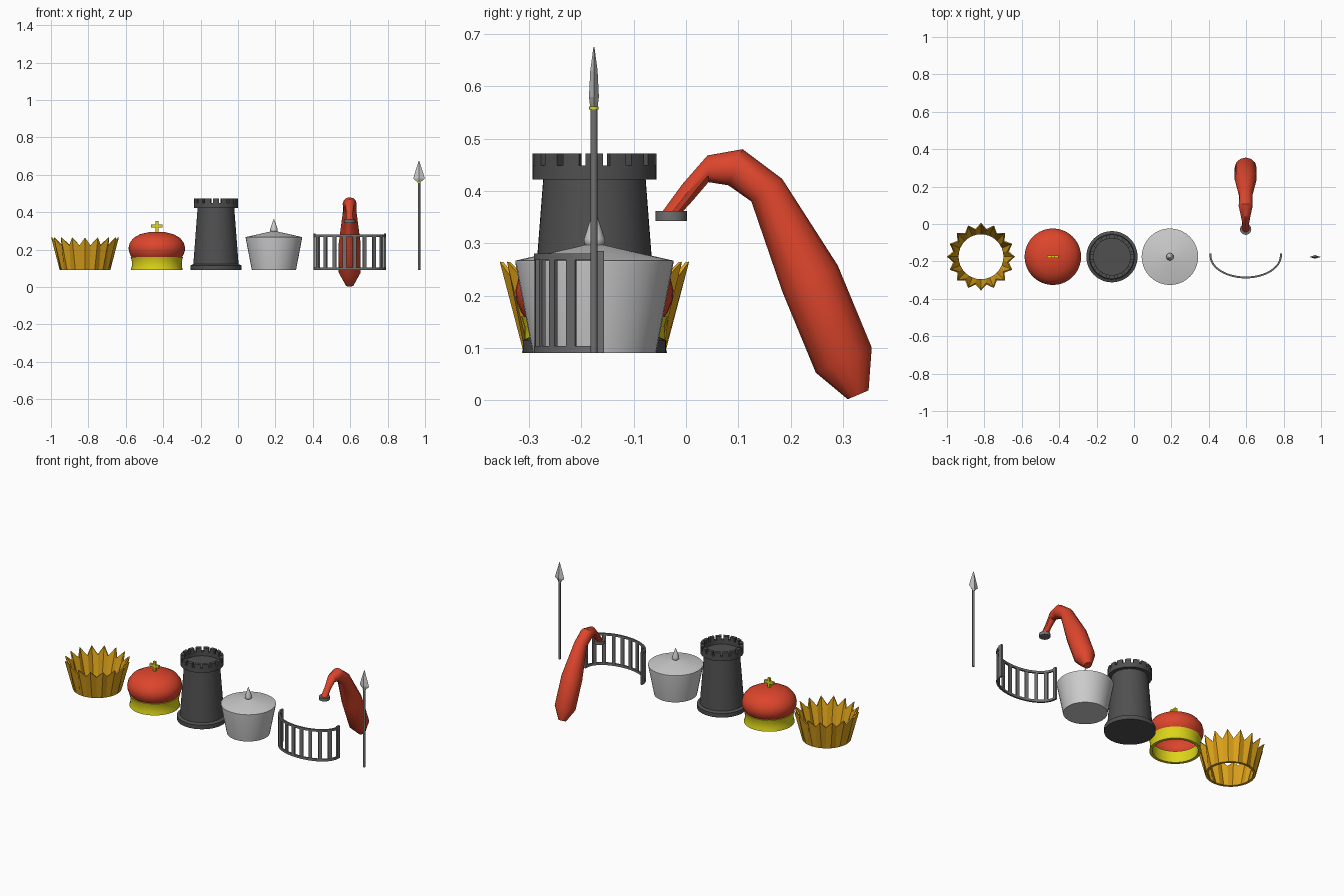
import bpy, bmesh, math
from mathutils import Vector

if "Cube" in bpy.data.objects:
    bpy.data.objects.remove(bpy.data.objects["Cube"])

Y = -0.175   # row line shared by most pieces
Z = 0.09     # height of the row's lower edge


def material(name, rgb):
    m = bpy.data.materials.new(name)
    m.diffuse_color = (*rgb, 1)
    m.use_nodes = True
    m.node_tree.nodes["Principled BSDF"].inputs["Base Color"].default_value = m.diffuse_color
    return m


GOLD = material("gold", (0.72, 0.36, 0.01))
RED = material("red", (0.72, 0.06, 0.025))
YELLOW = material("yellow", (0.72, 0.66, 0.01))
DARK = material("dark_grey", (0.08, 0.08, 0.08))
STEEL = material("steel_grey", (0.16, 0.16, 0.16))


def finish(name, bm, mat=None, loc=(0, 0, 0), angle=35):
    bmesh.ops.remove_doubles(bm, verts=bm.verts, dist=1e-5)
    bmesh.ops.recalc_face_normals(bm, faces=bm.faces)
    me = bpy.data.meshes.new(name)
    bm.to_mesh(me)
    bm.free()
    ob = bpy.data.objects.new(name, me)
    ob.location = loc
    bpy.context.collection.objects.link(ob)
    if mat:
        me.materials.append(mat)
    if angle:
        bpy.ops.object.select_all(action='DESELECT')
        bpy.context.view_layer.objects.active = ob
        ob.select_set(True)
        bpy.ops.object.shade_smooth_by_angle(angle=math.radians(angle))
    return ob


def skin(bm, rings, closed_ends=False, closed_path=False, closed_ring=True):
    """Join rings of points with quads."""
    vs = [[bm.verts.new(p) for p in r] for r in rings]
    n = len(vs[0])
    pairs = list(zip(vs, vs[1:])) + ([(vs[-1], vs[0])] if closed_path else [])
    for a, b in pairs:
        for i in range(n if closed_ring else n - 1):
            j = (i + 1) % n
            bm.faces.new((a[i], a[j], b[j], b[i]))
    if closed_ends:
        bm.faces.new(vs[0])
        bm.faces.new(vs[-1])


def lathe(name, profile, mat, loc, n=40, closed_path=False, angle=35):
    """Spin an (r, z) profile around a vertical axis."""
    bm = bmesh.new()
    skin(bm, [[(r * math.cos(2 * math.pi * i / n), r * math.sin(2 * math.pi * i / n), z)
               for i in range(n)] for r, z in profile], closed_path=closed_path)
    bmesh.ops.dissolve_degenerate(bm, dist=1e-5, edges=bm.edges)
    return finish(name, bm, mat, loc, angle)


def add_box(bm, center, size):
    made = bmesh.ops.create_cube(bm, size=1)["verts"]
    for v in made:
        v.co = Vector(center) + Vector([c * s for c, s in zip(v.co, size)])


# Pleated crown: plain foot, zigzag rim
TIPS = 16


def crown_ring(r_tip, z_tip, r_dip, z_dip):
    out = []
    for i in range(TIPS * 2):
        a = math.pi * i / TIPS
        r, z = (r_tip, z_tip) if i % 2 == 0 else (r_dip, z_dip)
        out.append((r * math.cos(a), r * math.sin(a), z))
    return out


bm = bmesh.new()
skin(bm, [crown_ring(0.135, Z, 0.135, Z), crown_ring(0.181, 0.265, 0.152, 0.222),
          crown_ring(0.174, 0.264, 0.142, 0.222), crown_ring(0.12, Z, 0.12, Z)], closed_path=True)
finish("pleated_crown", bm, GOLD, (-0.818, Y, 0), 20)

# Domed cap with yellow band and cross
CAP = (-0.434, Y, 0)
lathe("cap_band", [(0.139, Z), (0.134, 0.11), (0.134, 0.14), (0.14, 0.16), (0.125, 0.16), (0.122, Z)],
      YELLOW, CAP, closed_path=True)
lathe("cap_dome", [(0.128, 0.152), (0.14, 0.168), (0.149, 0.19), (0.151, 0.21), (0.145, 0.235),
                   (0.125, 0.262), (0.09, 0.282), (0.045, 0.293), (0, 0.296)], RED, CAP)
bm = bmesh.new()
add_box(bm, (0, 0, 0.322), (0.016, 0.014, 0.06))
add_box(bm, (0, 0, 0.326), (0.06, 0.014, 0.016))
finish("cap_cross", bm, YELLOW, CAP, 0)

# Round tower with battlements
TOWER = (-0.118, Y, 0)
lathe("tower_body", [(0, Z), (0.137, Z), (0.137, 0.115), (0.121, 0.122), (0.098, 0.422), (0.1185, 0.422),
                     (0.1185, 0.449), (0.098, 0.449), (0.098, 0.425), (0, 0.425)], DARK, TOWER, 48)
bm = bmesh.new()
for k in range(16):
    mid = 2 * math.pi * k / 16
    half = math.pi / 16 * 0.72
    arc = [mid + half * t for t in (-1, -0.33, 0.33, 1)]
    skin(bm, [[(r * math.cos(a), r * math.sin(a), z) for r, z in
               ((0.098, 0.448), (0.1185, 0.448), (0.1185, 0.472), (0.098, 0.472))] for a in arc],
         closed_ends=True)
finish("tower_battlements", bm, DARK, TOWER)

# Lidded pot with pointed finial
POT = (0.192, Y, 0)
lathe("pot_body", [(0, Z), (0.118, Z), (0.151, 0.262), (0.151, 0.267), (0.018, 0.297), (0, 0.297)], None, POT, angle=25)
lathe("pot_finial", [(0.012, 0.29), (0.02, 0.301), (0.02, 0.309), (0.013, 0.33), (0.006, 0.35), (0, 0.367)],
      None, POT, 16, angle=45)

# Curved grille: two rails and slats along a half oval
OVAL_Y, RX, RY = -0.17, 0.188, 0.116


def oval(a, off=0.0):
    return (-(RX + off) * math.cos(a), -(RY + off) * math.sin(a))


def strip(bm, angles, z0, z1, t):
    skin(bm, [[(*oval(a, o), z) for o, z in ((-t, z0), (t, z0), (t, z1), (-t, z1))]
              for a in angles], closed_ends=True)


# angles spaced evenly by length
steps = 400
dist = [0.0]
for i in range(steps):
    p, q = Vector(oval(math.pi * i / steps)), Vector(oval(math.pi * (i + 1) / steps))
    dist.append(dist[-1] + (q - p).length)


def angle_at(s):
    return math.pi * min(range(steps + 1), key=lambda i: abs(dist[i] - s)) / steps


bm = bmesh.new()
for z0, z1 in ((Z, 0.104), (0.268, 0.281)):
    strip(bm, [math.pi * i / 24 for i in range(25)], z0, z1, 0.005)
for k in range(1, 9):
    s = dist[-1] * k / 9
    strip(bm, [angle_at(s - 0.01), angle_at(s + 0.01)], Z, 0.275, 0.004)
for side in (-1, 1):
    add_box(bm, (side * RX, 0.002, (Z + 0.285) / 2), (0.011, 0.022, 0.285 - Z))
finish("curved_grille", bm, STEEL, (0.597, OVAL_Y, 0), 30)

# Drooping plume: each section given by its upper and lower (y, z) outline points
SECTIONS = [((-0.045, 0.361), (-0.006, 0.361)), ((-0.007, 0.413), (0.014, 0.383)),
            ((0.041, 0.468), (0.043, 0.417)), ((0.108, 0.48), (0.081, 0.411)),
            ((0.184, 0.423), (0.125, 0.38)), ((0.29, 0.258), (0.184, 0.208)),
            ((0.355, 0.101), (0.248, 0.053)), ((0.349, 0.019), (0.309, 0.002))]
bm = bmesh.new()
rings = []
for up, low in SECTIONS:
    up, low = Vector((0, *up)), Vector((0, *low))
    mid, arm = (up + low) / 2, (up - low) / 2
    side = Vector((arm.length, 0, 0))
    rings.append([mid + arm * math.cos(2 * math.pi * i / 12) + side * math.sin(2 * math.pi * i / 12)
                  for i in range(12)])
skin(bm, rings, closed_ends=True)
bm.faces.ensure_lookup_table()
finish("plume", bm, RED, (0.597, 0, 0), 32)
lathe("plume_socket", [(0, 0.343), (0.03, 0.343), (0.03, 0.362), (0, 0.362)], STEEL, (0.597, -0.028, 0), 20)

# Spear: shaft, collar and flat diamond head
SPEAR = (0.968, -0.176, 0)
lathe("spear_shaft", [(0, Z), (0.0068, Z), (0.0068, 0.562), (0, 0.562)], STEEL, SPEAR, 12)
lathe("spear_collar", [(0, 0.556), (0.009, 0.556), (0.009, 0.562), (0, 0.562)], YELLOW, SPEAR, 12)
bm = bmesh.new()
skin(bm, [[(w, 0, z), (0, d, z), (-w, 0, z), (0, -d, z)] for w, d, z in
          ((0.008, 0.007, 0.56), (0.031, 0.0095, 0.58), (0.016, 0.007, 0.63), (0.001, 0.001, 0.675))],
     closed_ends=True)
finish("spear_head", bm, None, SPEAR, 0)
